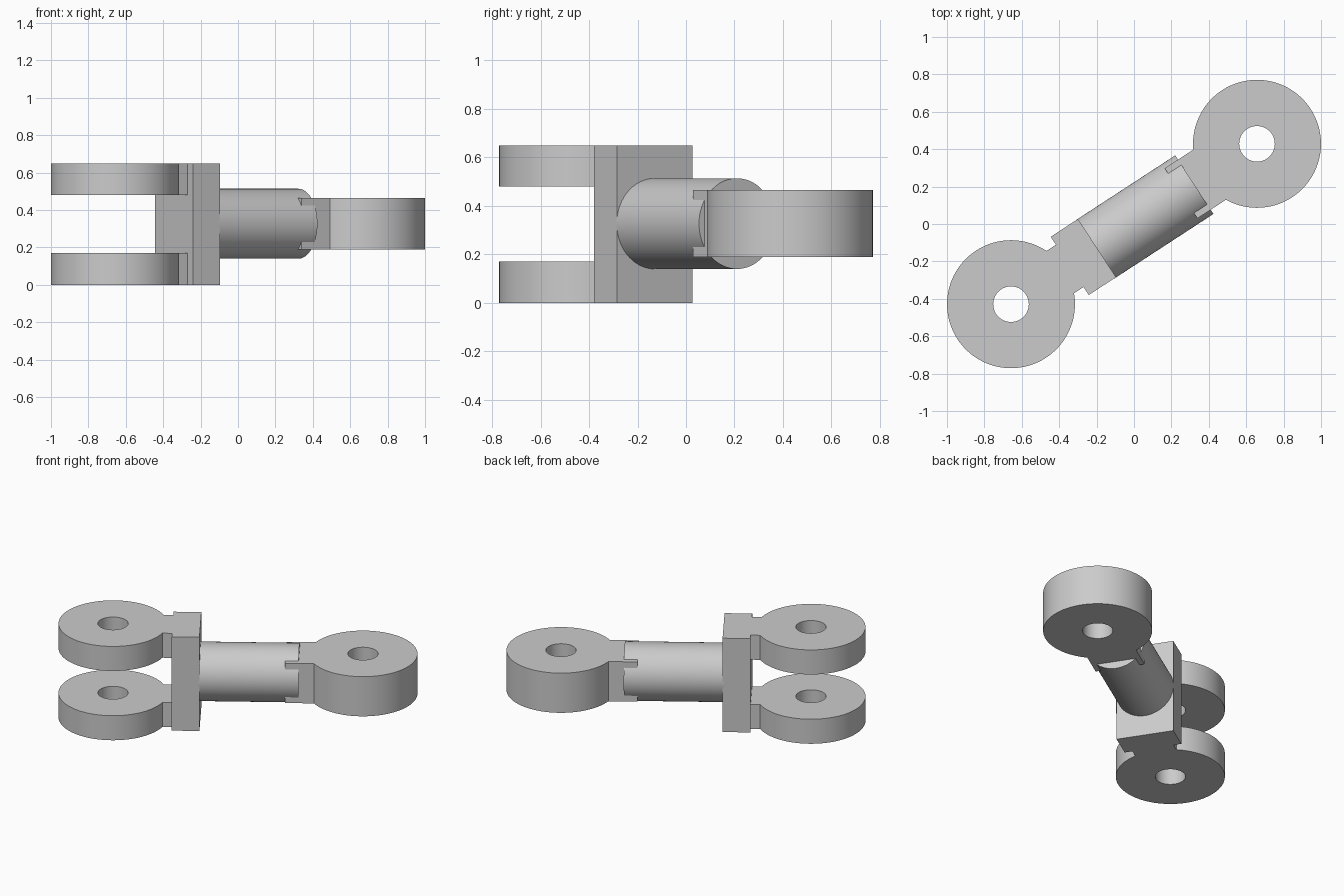
import bpy, bmesh, math
from mathutils import Matrix

if "Cube" in bpy.data.objects:
    bpy.data.objects.remove(bpy.data.objects["Cube"], do_unlink=True)

AXIS_ANGLE = math.radians(33.1)   # direction of the link in plan
EYE_X, EYE_R, HOLE_R = 0.785, 0.342, 0.095
MID_Z = 0.327
SEGMENTS = 96

grey = bpy.data.materials.new("plain grey")
grey.use_nodes = True
colour = (0.6, 0.6, 0.6, 1)
grey.diffuse_color = colour
grey.node_tree.nodes["Principled BSDF"].inputs["Base Color"].default_value = colour


def finish(obj):
    """Turn a part onto the link axis, colour it and smooth its round walls."""
    bm = bmesh.new()
    bm.from_mesh(obj.data)
    bmesh.ops.remove_doubles(bm, verts=bm.verts, dist=0.0001)
    bmesh.ops.recalc_face_normals(bm, faces=bm.faces)
    bm.transform(Matrix.Rotation(AXIS_ANGLE, 4, "Z"))
    bm.to_mesh(obj.data)
    bm.free()
    obj.data.materials.clear()
    obj.data.materials.append(grey)
    bpy.ops.object.select_all(action="DESELECT")
    obj.select_set(True)
    bpy.context.view_layer.objects.active = obj
    bpy.ops.object.shade_smooth_by_angle(angle=math.radians(30))


def arc(radius, start, end):
    return [(EYE_X + radius * math.cos(start + (end - start) * i / SEGMENTS),
             radius * math.sin(start + (end - start) * i / SEGMENTS))
            for i in range(SEGMENTS + 1)]


def eye_plate(name, side, neck_end, neck_half, z0, z1):
    """Pierced disc with a straight neck pointing back to the centre."""
    gap = math.asin(neck_half / EYE_R)
    outline = arc(EYE_R, math.pi + gap, 3 * math.pi - gap)
    outline += [(neck_end, neck_half), (neck_end, -neck_half)]
    hole = arc(HOLE_R, 0, 2 * math.pi)[:-1]
    curve = bpy.data.curves.new(name, "CURVE")
    curve.dimensions = "2D"
    curve.fill_mode = "BOTH"
    curve.extrude = (z1 - z0) / 2
    for points in (outline, hole):
        spline = curve.splines.new("POLY")
        spline.points.add(len(points) - 1)
        for p, (x, y) in zip(spline.points, points):
            p.co = (side * x, y, 0, 1)
        spline.use_cyclic_u = True
    obj = bpy.data.objects.new(name, curve)
    bpy.context.collection.objects.link(obj)
    bpy.ops.object.select_all(action="DESELECT")
    obj.select_set(True)
    bpy.context.view_layer.objects.active = obj
    bpy.ops.object.convert(target="MESH")
    obj = bpy.context.object
    obj.data.transform(Matrix.Translation((0, 0, (z0 + z1) / 2)))
    finish(obj)


# Fork plates and the single eye at the other end
eye_plate("lower_fork_plate", -1, 0.40, 0.135, 0.0, 0.17)
eye_plate("upper_fork_plate", -1, 0.40, 0.135, 0.48, 0.65)
eye_plate("single_eye", 1, 0.30, 0.16, 0.19, 0.465)

# Upright block carrying the fork
bpy.ops.mesh.primitive_cube_add(size=1)
block = bpy.context.object
block.name = "fork_block"
block.data.transform(Matrix.Translation((-0.323, 0, 0.325)) @ Matrix.Diagonal((0.174, 0.372, 0.65, 1)))
finish(block)

# Round shaft between block and eye
bpy.ops.mesh.primitive_cylinder_add(vertices=SEGMENTS, radius=0.187, depth=0.63)
shaft = bpy.context.object
shaft.name = "round_shaft"
shaft.data.transform(Matrix.Translation((0.07, 0, MID_Z)) @ Matrix.Rotation(math.pi / 2, 4, "Y"))
finish(shaft)
